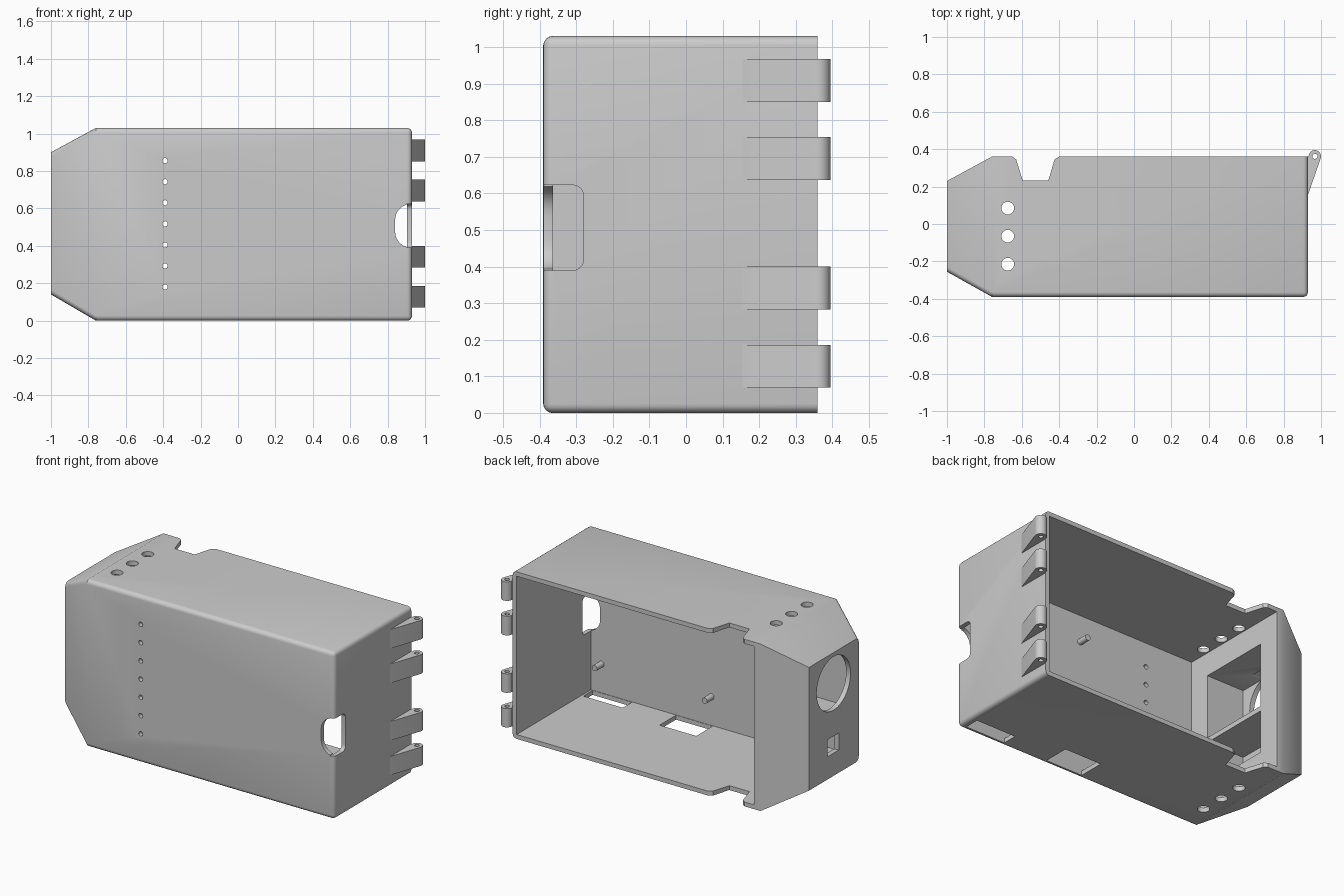
import bpy, bmesh, math
from mathutils import Vector

if "Cube" in bpy.data.objects:
    bpy.data.objects.remove(bpy.data.objects["Cube"])

grey = bpy.data.materials.new("plain_grey")
grey.use_nodes = True
GREY = (0.6, 0.6, 0.6, 1)
grey.diffuse_color = GREY
grey.node_tree.nodes["Principled BSDF"].inputs["Base Color"].default_value = GREY


def finish(bm, name):
    bmesh.ops.recalc_face_normals(bm, faces=bm.faces)
    mesh = bpy.data.meshes.new(name)
    bm.to_mesh(mesh)
    bm.free()
    mesh.materials.append(grey)
    ob = bpy.data.objects.new(name, mesh)
    bpy.context.collection.objects.link(ob)
    return ob


def prism(name, points, axis, lo, hi):
    """Extrude a 2D outline along axis; points use the other two axes in order."""
    bm = bmesh.new()

    def place(p, d):
        co = list(p)
        co.insert("xyz".index(axis), d)
        return bm.verts.new(co)
    a = [place(p, lo) for p in points]
    b = [place(p, hi) for p in points]
    bm.faces.new(a)
    bm.faces.new(b)
    for i in range(len(a)):
        j = (i + 1) % len(a)
        bm.faces.new((a[i], a[j], b[j], b[i]))
    return finish(bm, name)


def box(name, x, y, z):
    return prism(name, [(x[0], y[0]), (x[1], y[0]), (x[1], y[1]), (x[0], y[1])], "z", *z)


def arc(cx, cy, r, start=0, end=360, n=32):
    full = end - start == 360
    steps = [math.radians(start + (end - start) * i / n) for i in range(n if full else n + 1)]
    return [(cx + r * math.cos(t), cy + r * math.sin(t)) for t in steps]


def select_only(ob):
    bpy.ops.object.select_all(action="DESELECT")
    ob.select_set(True)
    bpy.context.view_layer.objects.active = ob


def cut(ob, cutter):
    cutter.hide_render = True
    mod = ob.modifiers.new("cut", "BOOLEAN")
    mod.operation = "DIFFERENCE"
    mod.solver = "EXACT"
    mod.object = cutter
    select_only(ob)
    bpy.ops.object.modifier_apply(modifier=mod.name)
    bpy.data.objects.remove(cutter)


def smooth(ob):
    select_only(ob)
    bpy.ops.object.shade_smooth_by_angle(angle=math.radians(30))


# Outer case: long box tapering at one end, with rounded outer edges
XR, XT, YF, YB, TOP, WALL = 0.93, -0.76, -0.39, 0.36, 1.03, 0.027
bm = bmesh.new()
rings = []
for x, y0, y1, z0, z1 in ((-1, -0.255, 0.23, 0.14, 0.90), (XT, YF, YB, 0, TOP), (XR, YF, YB, 0, TOP)):
    rings.append([bm.verts.new((x, y, z)) for y, z in ((y0, z0), (y1, z0), (y1, z1), (y0, z1))])
for a, b in zip(rings, rings[1:]):
    for i in range(4):
        j = (i + 1) % 4
        bm.faces.new((a[i], a[j], b[j], b[i]))
bm.faces.new(rings[0])
bm.faces.new(rings[-1])
rounded = []
for e in bm.edges:
    u, v = (w.co for w in e.verts)
    across = abs(u.x - v.x) < 0.01
    mid = (u + v) / 2
    if (across and mid.x < XR - 0.01) or min(u.y, v.y) > 0.2:
        continue
    rounded.append(e)
bmesh.ops.bevel(bm, geom=rounded, offset=0.025, segments=4, profile=0.5, affect="EDGES")
case = finish(bm, "case")

# Main compartment, open at the back, and the compartment in the tapered end
cut(case, box("main_cavity", (-0.715, XR - WALL), (YF + WALL, 0.6), (WALL, TOP - WALL)))
cut(case, box("end_cavity_upper", (-0.97, -0.6), (-0.23, 0.22), (0.47, 0.86)))
cut(case, box("end_cavity_lower", (-0.97, -0.6), (-0.23, 0.22), (0.18, 0.44)))

# Round and square openings in the end wall
cut(case, prism("end_round_hole", arc(-0.01, 0.71, 0.165, n=48), "x", -1.1, -0.9))
cut(case, box("end_square_hole", (-1.1, -0.9), (-0.06, 0.05), (0.28, 0.385)))

# Latch notch through the top and bottom rear rims
notch = [(-0.655, 0.5), (-0.65, 0.36), (-0.63, 0.345), (-0.595, 0.232),
         (-0.458, 0.232), (-0.425, 0.345), (-0.40, 0.36), (-0.39, 0.5)]
cut(case, prism("latch_notch", notch, "z", -0.1, 1.2))

# Ventilation holes through top and bottom, and the row in the front wall
for y in (0.085, -0.065, -0.215):
    cut(case, prism("vent_hole", arc(-0.675, y, 0.034), "z", -0.1, 1.2))
for i in range(7):
    cut(case, prism("front_hole", arc(-0.39, 0.18 + i * 0.1125, 0.014, n=16), "y", -0.5, -0.3))

# Slots in the floor
cut(case, box("floor_slot", (0.62, 0.89), (-0.36, -0.27), (-0.1, 0.1)))
cut(case, box("floor_slot", (0.07, 0.32), (-0.36, -0.2), (-0.1, 0.1)))

# Cable opening wrapped around the front corner
front_shape = [(1.1, 0.39), (1.1, 0.623)] + arc(0.925, 0.538, 0.085, 90, 180, 8) \
    + arc(0.925, 0.475, 0.085, 180, 270, 8)
cut(case, prism("front_cable_hole", front_shape, "y", -0.5, YF + WALL + 0.002))
side_shape = [(-0.5, 0.39)] + arc(-0.31, 0.42, 0.03, -90, 0, 6) \
    + arc(-0.31, 0.593, 0.03, 0, 90, 6) + [(-0.5, 0.623)]
cut(case, prism("side_cable_hole", side_shape, "x", XR - WALL - 0.002, 1.1))
smooth(case)

# Hinge knuckles: a barrel on a tapered arm, with a pin hole
for lo, hi in ((0.07, 0.185), (0.283, 0.40), (0.637, 0.755), (0.85, 0.967)):
    outline = [(XR - 0.004, 0.155), (XR, 0.155)] + arc(0.967, 0.362, 0.033, -18, 180, 18) \
        + [(XR - 0.004, 0.355)]
    knuckle = prism("hinge_knuckle", outline, "z", lo, hi)
    cut(knuckle, prism("pin_hole", arc(0.967, 0.362, 0.014, n=16), "z", lo - 0.1, hi + 0.1))
    smooth(knuckle)

# Mounting pegs on the inside of the front wall
for x in (0.08, 0.83):
    for z in (0.205, 0.835):
        smooth(prism("mounting_peg", arc(x, z, 0.018, n=16), "y", YF + WALL - 0.005, -0.295))
